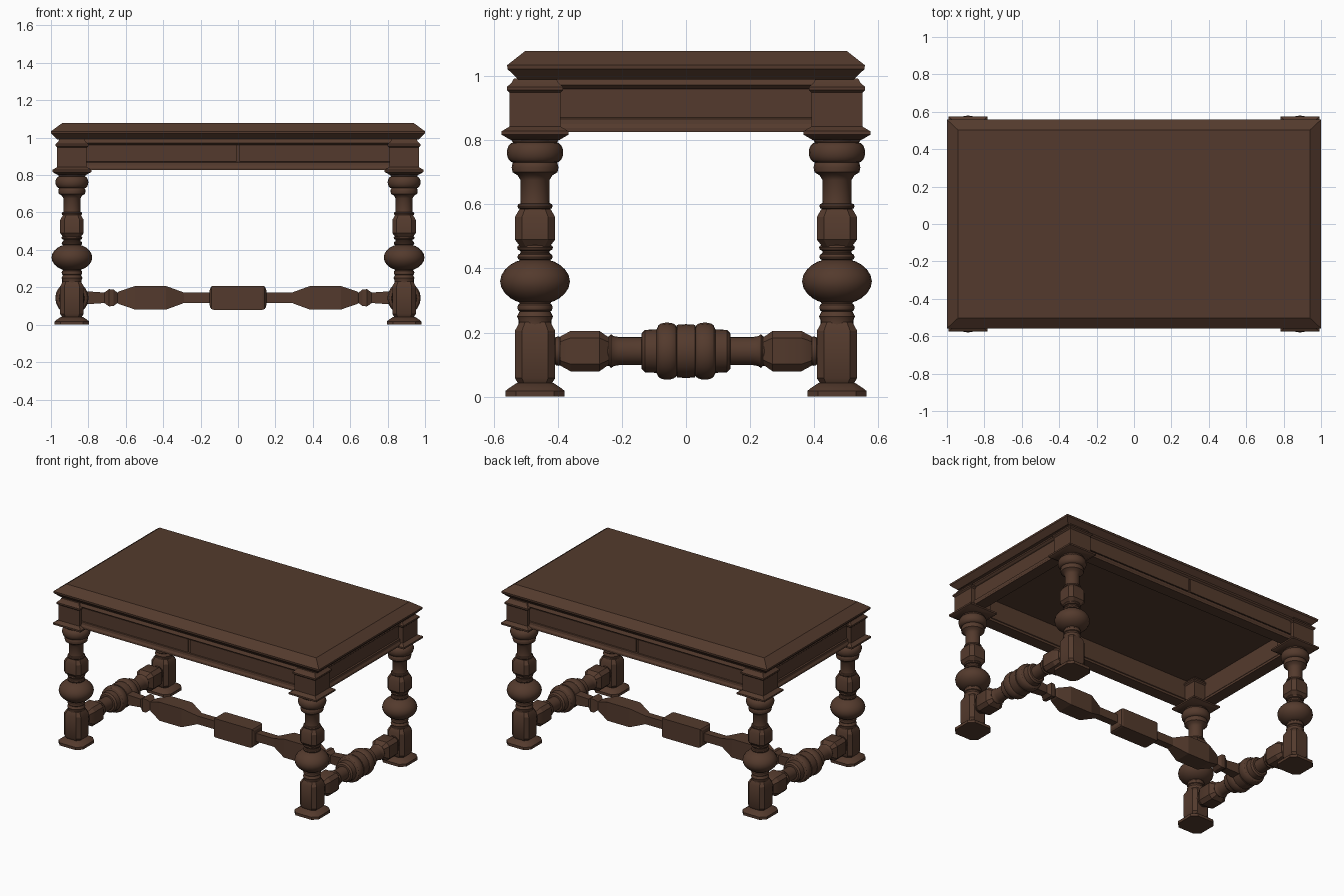
import bpy, bmesh, math
from mathutils import Vector

if "Cube" in bpy.data.objects:
    bpy.data.objects.remove(bpy.data.objects["Cube"])

wood = bpy.data.materials.new("dark_walnut")
wood.diffuse_color = (0.088, 0.0425, 0.026, 1)
wood.use_nodes = True
wood.node_tree.nodes["Principled BSDF"].inputs["Base Color"].default_value = wood.diffuse_color

# Cross-sections with unit half-width
ROUND = [(math.cos(2 * math.pi * i / 20), math.sin(2 * math.pi * i / 20)) for i in range(20)]
SQUARE = [(1, 1), (-1, 1), (-1, -1), (1, -1)]


def chamfered(c):
    k = 1 - c
    return [(1, k), (k, 1), (-k, 1), (-1, k), (-1, -k), (-k, -1), (k, -1), (1, -k)]


OCT = chamfered(0.35)


def loft(bm, origin, axis, section, profile):
    """Closed solid: section scaled by radius at each (position, radius or (ru, rv))."""
    rings = []
    for t, r in profile:
        ru, rv = r if isinstance(r, tuple) else (r, r)
        ring = []
        for u, v in section:
            u, v = u * ru, v * rv
            p = {'x': (t, u, v), 'y': (u, t, v), 'z': (u, v, t)}[axis]
            ring.append(bm.verts.new(Vector(origin) + Vector(p)))
        rings.append(ring)
    n = len(section)
    for a, b in zip(rings, rings[1:]):
        for i in range(n):
            bm.faces.new((a[i], a[(i + 1) % n], b[(i + 1) % n], b[i]))
    bm.faces.new(rings[0])
    bm.faces.new(rings[-1])


def finish(bm, name, smooth=True):
    bmesh.ops.recalc_face_normals(bm, faces=bm.faces)
    me = bpy.data.meshes.new(name)
    bm.to_mesh(me)
    bm.free()
    me.materials.append(wood)
    ob = bpy.data.objects.new(name, me)
    bpy.context.collection.objects.link(ob)
    if smooth:
        bpy.ops.object.select_all(action='DESELECT')
        ob.select_set(True)
        bpy.context.view_layer.objects.active = ob
        bpy.ops.object.shade_smooth_by_angle(angle=math.radians(32))


def bulge(t0, t1, r0, r1, n=8, power=1.0):
    """Swelling from radius r0 to r1 and back; higher power is more pointed."""
    out = []
    for i in range(n + 1):
        a = math.pi * i / n
        s = max(0.0, math.sin(a)) ** power
        out.append(((t0 + t1) / 2 - (t1 - t0) / 2 * math.cos(a), r0 + (r1 - r0) * s))
    return out


LX, LY = 0.888, 0.471

# Turned legs with square corner blocks
for sx, xn in ((-1, "left"), (1, "right")):
    for sy, yn in ((-1, "front"), (1, "back")):
        bm = bmesh.new()
        o = (sx * LX, sy * LY, 0)
        loft(bm, o, 'z', OCT, [(0, .092), (.018, .092), (.026, .082), (.042, .058)])
        loft(bm, o, 'z', OCT, [(.04, .052), (.058, .063), (.205, .063), (.232, .048)])
        loft(bm, o, 'z', ROUND, [(.225, .052), (.24, .052), (.25, .056), (.262, .05)]
             + bulge(.266, .29, .048, .055, 4)
             + bulge(.295, .424, .05, .109, 10, 1.5)
             + bulge(.426, .446, .047, .055, 4) + [(.45, .045)]
             + bulge(.455, .474, .046, .056, 4) + [(.48, .044)])
        loft(bm, o, 'z', OCT, [(.468, .046), (.49, .063), (.56, .063), (.586, .048)])
        loft(bm, o, 'z', ROUND, [(.58, .046)] + bulge(.585, .603, .046, .055, 4)
             + [(.61, .045), (.675, .045), (.69, .054), (.7, .07), (.715, .073), (.728, .07)]
             + bulge(.73, .793, .068, .088, 8, 1.1) + [(.797, .072), (.805, .074)])
        loft(bm, o, 'z', SQUARE, [(.80, .075), (.817, .104), (.828, .104), (.843, .079),
                                  (.948, .079), (.956, .088), (.966, .088), (.978, .074), (.992, .066)])
        finish(bm, f"{yn}_{xn}_leg")

# Turned end stretchers running front to back
half = [(0, .084), (.028, .082)] + bulge(.03, .088, .076, .089, 8) \
    + [(.092, .068), (.128, .066), (.138, .056), (.139, .044), (.21, .044), (.226, .047), (.234, .053),
       (.24, .046), (.26, .046)]
prof = [(-t, r) for t, r in reversed(half[1:])] + half
for sx, xn in ((-1, "left"), (1, "right")):
    bm = bmesh.new()
    o = (sx * LX, 0, .142)
    loft(bm, o, 'y', ROUND, prof)
    for s in (-1, 1):
        loft(bm, o, 'y', OCT, [(s * t, r) for t, r in
                               ((.24, .042), (.27, .063), (.36, .063), (.393, .045))])
        loft(bm, o, 'y', ROUND, [(s * t, r) for t, r in [(.385, .035)]
                                 + bulge(.388, .41, .038, .046, 4) + [(.43, .036)]])
    finish(bm, f"{xn}_end_stretcher")

# Long middle stretcher with square tapered blocks
bm = bmesh.new()
half = [(.132, .064), (.143, .060), (.15, .048), (.153, .028), (.29, .028), (.305, .034), (.385, .063),
        (.55, .063), (.635, .034), (.645, .028), (.665, .044), (.69, .046), (.715, .028),
        (.80, .034), (.86, .034)]
prof = [(-t, (r * .9, r)) for t, r in reversed(half)] + [(t, (r * .9, r)) for t, r in half]
loft(bm, (0, 0, .144), 'x', SQUARE, prof)
finish(bm, "middle_stretcher", False)

# Apron frieze: moulded rails between the corner blocks, hollow inside
PX, PY = LX + .05, LY + .05
rail = [(-.062, .826), (.016, .826), (.016, .838), (.008, .85), (.006, .866), (-.002, .87),
        (-.002, .96), (.006, .963), (.016, .972), (.006, .992), (-.042, .992), (-.042, .862), (-.062, .842)]
for s in (-1, 1):
    for axis, off, length, name in (('x', PY, LX - .05, ("front", "back")),
                                    ('y', PX, LY - .05, ("left", "right"))):
        bm = bmesh.new()
        sec = [(s * (off + d), z) for d, z in rail]
        loft(bm, (0, 0, 0), axis, sec, [(-length, 1), (length, 1)])
        finish(bm, f"{name[(s + 1) // 2]}_apron", False)
    # pair of drawer fronts with a narrow gap between
    for k in (-1, 1):
        bm = bmesh.new()
        loft(bm, (k * .408, s * PY, .917), 'y', SQUARE, [(-.004, (.401, .045)), (s * .007, (.401, .045))])
        finish(bm, f"{('front', 'back')[(s + 1) // 2]}_{('left', 'right')[(k + 1) // 2]}_drawer", False)

# Table top with bevelled edge
bm = bmesh.new()
loft(bm, (0, 0, 0), 'z', SQUARE, [(.99, (.966, .524)), (1.022, (.999, .557)),
                                  (1.034, (1.0, .558)), (1.078, (.94, .502))])
finish(bm, "table_top", False)
